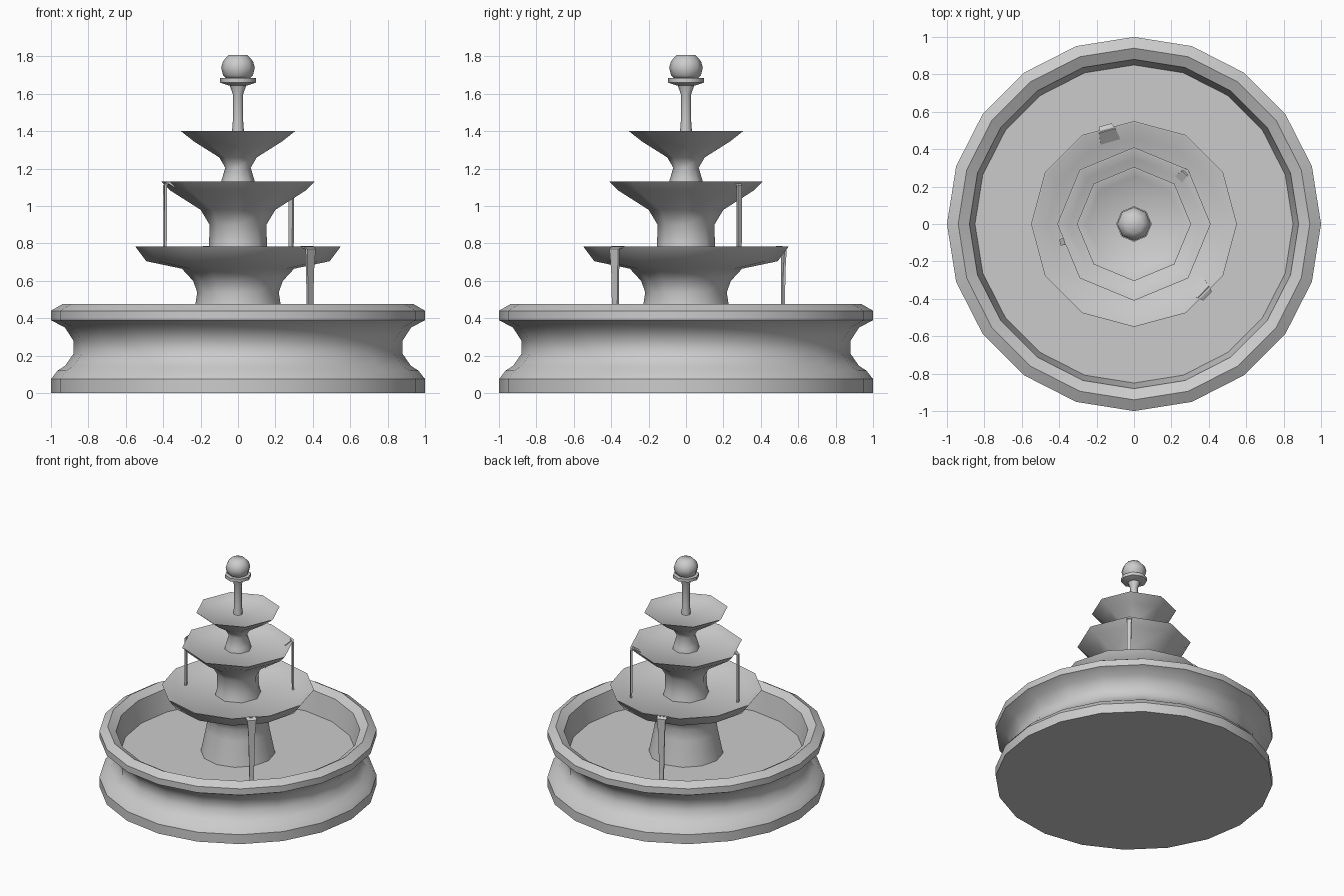
import bpy, math
from math import cos, sin, radians, pi
from mathutils import Vector

if "Cube" in bpy.data.objects:
    bpy.data.objects.remove(bpy.data.objects["Cube"])


def finish(name, verts, faces, angle=50):
    mesh = bpy.data.meshes.new(name)
    mesh.from_pydata(verts, [], faces)
    mesh.update()
    ob = bpy.data.objects.new(name, mesh)
    bpy.context.collection.objects.link(ob)
    bpy.ops.object.select_all(action='DESELECT')
    ob.select_set(True)
    bpy.context.view_layer.objects.active = ob
    bpy.ops.object.shade_smooth_by_angle(angle=radians(angle))
    return ob


def lathe(name, profile, n, angle=50):
    """Revolve (radius, z) points, bottom to top, capping both ends."""
    verts = [(r * cos(2 * pi * i / n), r * sin(2 * pi * i / n), z)
             for r, z in profile for i in range(n)]
    faces = [(k * n + i, k * n + (i + 1) % n, (k + 1) * n + (i + 1) % n, (k + 1) * n + i)
             for k in range(len(profile) - 1) for i in range(n)]
    last = (len(profile) - 1) * n
    faces.append(tuple(reversed(range(n))))
    faces.append(tuple(range(last, last + n)))
    return finish(name, verts, faces, angle)


def stream(name, angle, path, thick=0.012):
    """Thin falling ribbon; path holds (radius, z, width)."""
    a = radians(angle)
    out, side = Vector((cos(a), sin(a), 0)), Vector((-sin(a), cos(a), 0))
    verts, faces = [], []
    for i, (r, z, w) in enumerate(path):
        p, q = path[max(i - 1, 0)], path[min(i + 1, len(path) - 1)]
        t = Vector((q[0] - p[0], q[1] - p[1])).normalized()
        nr, nz = -t.y * thick / 2, t.x * thick / 2
        for s, d in ((-1, -1), (1, -1), (1, 1), (-1, 1)):
            verts.append(out * (r + d * nr) + side * (s * w / 2) + Vector((0, 0, z + d * nz)))
    m = len(path)
    for k in range(m - 1):
        for j in range(4):
            b = (j + 1) % 4
            faces.append((k * 4 + j, k * 4 + b, k * 4 + 4 + b, k * 4 + 4 + j))
    faces += [(3, 2, 1, 0), tuple(range(4 * m - 4, 4 * m))]
    return finish(name, verts, faces, 40)


# Large basin with moulded wall and sunken floor
lathe("basin", [(1, 0), (1, .075), (.965, .12), (.925, .145), (.88, .21), (.88, .28),
                (.925, .35), (1, .39), (1, .44), (.94, .475), (.88, .44), (.85, .27)], 20, 35)

# Lower pedestal and bowl
lathe("lower_tier", [(.27, .265), (.23, .46), (.218, .54), (.24, .6), (.30, .665),
                     (.49, .705), (.55, .785), (.54, .785), (.46, .735)], 12)

# Middle pedestal and bowl
lathe("middle_tier", [(.17, .725), (.155, .785), (.152, .90), (.20, .98),
                      (.365, 1.085), (.41, 1.13), (.40, 1.13), (.35, 1.095)], 8)

# Upper pedestal and bowl
lathe("upper_tier", [(.10, 1.085), (.09, 1.13), (.068, 1.205), (.10, 1.26),
                     (.235, 1.345), (.305, 1.40), (.297, 1.40), (.255, 1.37)], 8)

# Spout pole, collar and ball
lathe("pole", [(.035, 1.36), (.028, 1.45), (.028, 1.60), (.05, 1.66)], 8)
lathe("collar", [(.05, 1.645), (.095, 1.66), (.095, 1.685), (.05, 1.685)], 8)
lathe("ball", [(.06, 1.68), (.08, 1.70), (.09, 1.74), (.08, 1.775), (.05, 1.808)], 8, 60)

# Water streams from the lower bowl
for i, ang in enumerate((-44.5, 106)):
    stream(f"lower_stream_{i + 1}", ang,
           [(.46, .74, .11), (.52, .782, .09), (.545, .77, .065), (.54, .65, .048), (.538, .27, .03)])

# Water streams from the middle bowl
for i, ang in enumerate((45, 194)):
    stream(f"middle_stream_{i + 1}", ang,
           [(.34, 1.095, .05), (.385, 1.125, .04), (.402, 1.11, .032), (.402, .735, .026)])
